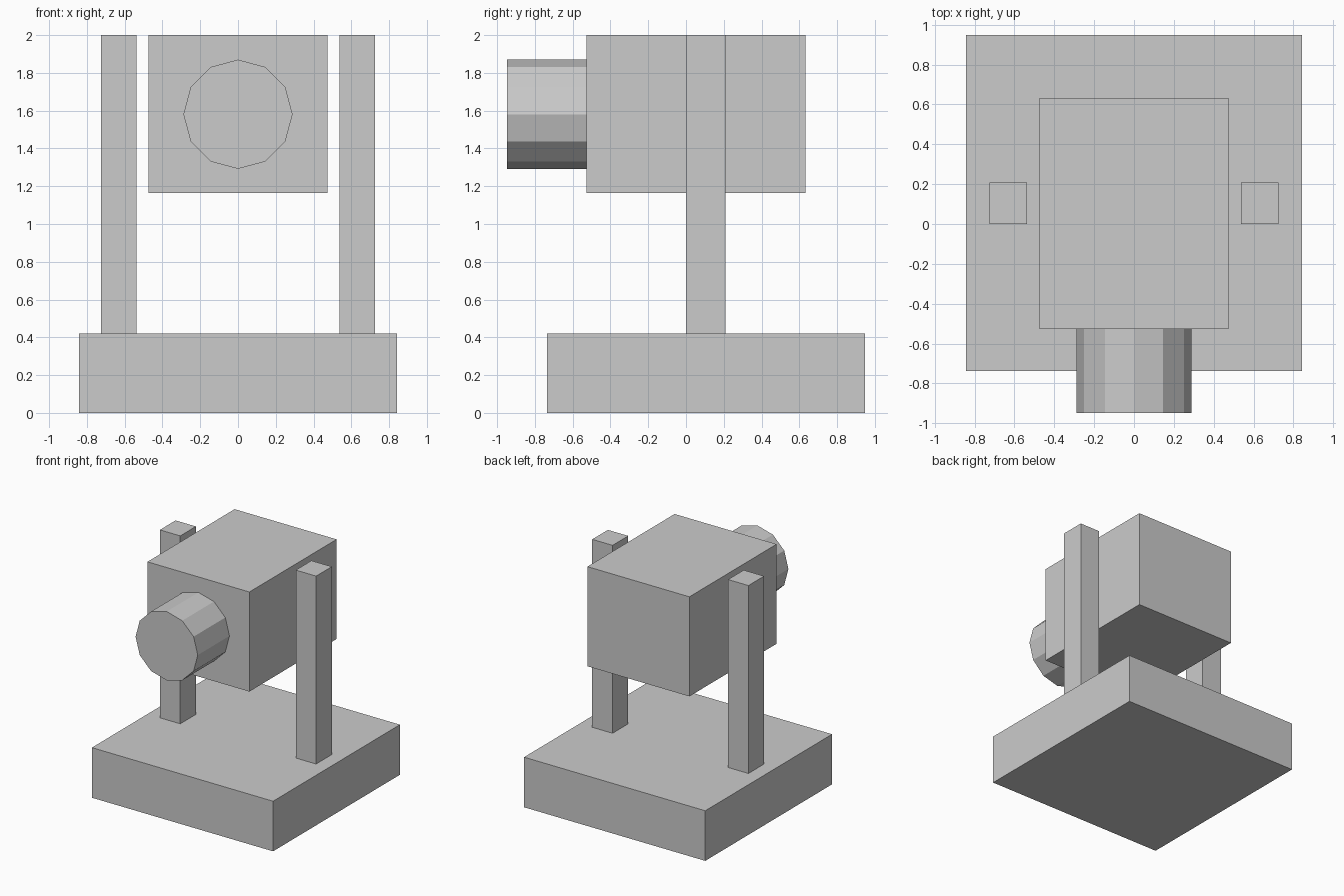
import bpy
import math

if "Cube" in bpy.data.objects:
    bpy.data.objects.remove(bpy.data.objects["Cube"])

# Single flat grey
grey = bpy.data.materials.new("light_grey")
grey.diffuse_color = (0.6, 0.6, 0.6, 1)
grey.use_nodes = True
grey.node_tree.nodes["Principled BSDF"].inputs["Base Color"].default_value = grey.diffuse_color


def finish(name):
    obj = bpy.context.object
    obj.name = name
    obj.data.materials.append(grey)
    return obj


def box(name, low, high):
    centre = [(a + b) / 2 for a, b in zip(low, high)]
    bpy.ops.mesh.primitive_cube_add(size=1, location=centre)
    obj = finish(name)
    obj.scale = [b - a for a, b in zip(low, high)]
    bpy.ops.object.transform_apply(location=False, rotation=False, scale=True)
    return obj


# Base slab
box("base", (-0.842, -0.737, 0), (0.842, 0.947, 0.421))

# Pair of upright posts
for side, x in (("left", -0.6315), ("right", 0.6315)):
    box(side + "_post", (x - 0.0945, 0, 0.421), (x + 0.0945, 0.208, 2))

# Suspended housing between the posts
box("housing", (-0.474, -0.526, 1.163), (0.474, 0.632, 2))

# Twelve-sided barrel on the front of the housing
bpy.ops.mesh.primitive_cylinder_add(
    vertices=12, radius=0.289, depth=0.421,
    location=(0, -0.7365, 1.581), rotation=(math.pi / 2, 0, 0))
finish("barrel")
